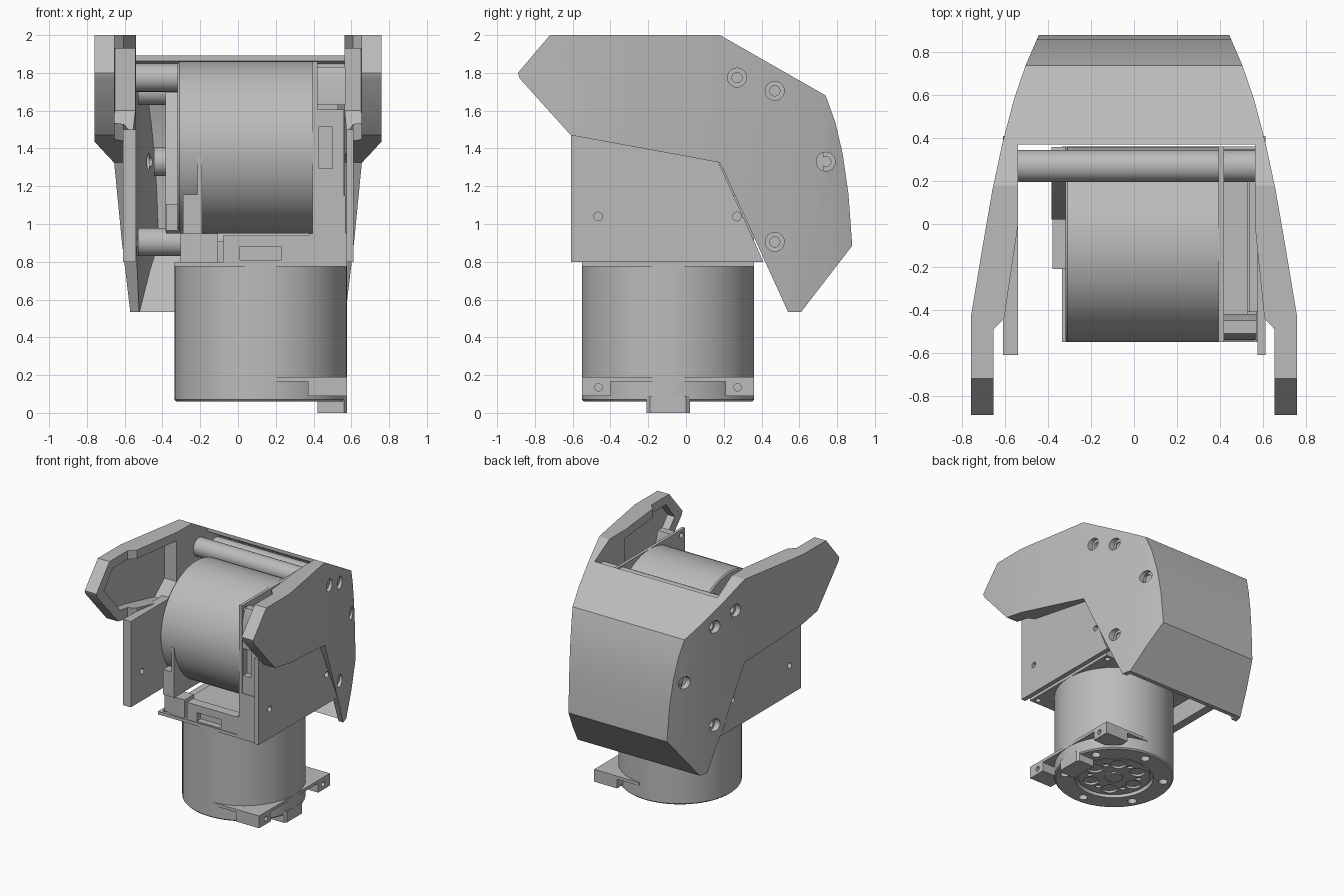
import bpy, bmesh, math
from mathutils import Matrix, Vector

if "Cube" in bpy.data.objects:
    bpy.data.objects.remove(bpy.data.objects["Cube"])

grey = bpy.data.materials.new("mid grey")
grey.use_nodes = True
GREY = (0.5, 0.5, 0.5, 1)
grey.diffuse_color = GREY
next(n for n in grey.node_tree.nodes if n.type == 'BSDF_PRINCIPLED').inputs["Base Color"].default_value = GREY
made = []


def finish(name, bm, matrix=Matrix()):
    bmesh.ops.recalc_face_normals(bm, faces=bm.faces)
    bm.transform(matrix)
    mesh = bpy.data.meshes.new(name)
    bm.to_mesh(mesh)
    bm.free()
    mesh.materials.append(grey)
    ob = bpy.data.objects.new(name, mesh)
    bpy.context.collection.objects.link(ob)
    made.append(ob)
    return ob


def prism(name, pts, axis, lo, hi, matrix=Matrix()):
    """Extrude a (y, z) outline along x, or an (x, y) outline along z."""
    bm = bmesh.new()
    place = (lambda p, t: (t, *p)) if axis == 'x' else (lambda p, t: (*p, t))
    a = [bm.verts.new(place(p, lo)) for p in pts]
    b = [bm.verts.new(place(p, hi)) for p in pts]
    bm.faces.new(a)
    bm.faces.new(b[::-1])
    for i in range(len(pts)):
        j = (i + 1) % len(pts)
        bm.faces.new((a[i], a[j], b[j], b[i]))
    return finish(name, bm, matrix)


def box(name, x, y, z, matrix=Matrix()):
    return prism(name, [(x[0], y[0]), (x[1], y[0]), (x[1], y[1]), (x[0], y[1])], 'z', *z, matrix)


def cyl(name, centre, r, lo, hi, matrix=Matrix(), r2=None, seg=64):
    bm = bmesh.new()
    move = Matrix.Translation((*centre, (lo + hi) / 2))
    bmesh.ops.create_cone(bm, cap_ends=True, segments=seg, radius1=r,
                          radius2=r if r2 is None else r2, depth=hi - lo, matrix=move)
    return finish(name, bm, matrix)


def xrod(name, y, z, r, lo, hi, seg=32):
    turn = Matrix.Translation((0, y, z)) @ Matrix.Rotation(math.pi / 2, 4, 'Y')
    return cyl(name, (0, 0), r, lo, hi, turn, seg=seg)


def combine(ob, others, op='DIFFERENCE'):
    for other in others:
        mod = ob.modifiers.new("cut", 'BOOLEAN')
        mod.operation, mod.object, mod.solver = op, other, 'EXACT'
    deps = bpy.context.evaluated_depsgraph_get()
    deps.update()
    mesh = bpy.data.meshes.new_from_object(ob.evaluated_get(deps))
    ob.modifiers.clear()
    ob.data = mesh
    for other in others:
        made.remove(other)
        bpy.data.objects.remove(other)
    return ob


def block(name, side, top):
    """Solid whose side and top outlines are given."""
    return combine(prism(name, side, 'x', -1, 1), [prism("plan", top, 'z', 0, 4)], 'INTERSECT')


def both(half):
    return half + [(-x, y) for x, y in reversed(half)]


# Outer cover: side outline crossed with plan outline
plan = [(.76, -.9), (.76, -.43), (.71, -.13), (.66, .16), (.615, .37),
        (.56, .58), (.505, .74), (.44, .89)]
side = [(-.89, 1.8), (-.72, 2), (.18, 2), (.74, 1.68), (.79, 1.54), (.83, 1.37), (.86, 1.16),
        (.88, .885), (.61, .535), (.54, .535), (.18, 1.325), (-.61, 1.47), (-.88, 1.77)]
shell = block("outer_cover", side, both(plan))

# Hollow of the cover, open at the front and below
hollow_side = [(-1.2, 2.5), (.37, 2.5), (.37, 1.862), (.71, 1.66), (.755, 1.53), (.795, 1.36),
               (.825, 1.16), (.845, .9), (.55, .5), (-1.2, .5)]
hollow_plan = [(.655, -1.2), (.655, -.49), (.608, -.44), (.565, -.02), (.565, .37),
               (.52, .58), (.465, .74), (.41, .87)]
hollow_plan += [(-.41, .87), (-.465, .74), (-.52, .58), (-.54, .37), (-.54, 0),
                (-.605, -.44), (-.655, -.49), (-.655, -1.2)]
hollow = block("hollow", hollow_side, hollow_plan)

# Pockets inside the forward ears
pocket_side = [(-.79, 1.79), (-.68, 1.93), (-.02, 1.93), (-.02, 1.6), (-.12, 1.48), (-.58, 1.55)]
pocket = block("pocket", pocket_side, both([(x - .04, y) for x, y in plan]))
combine(shell, [hollow, pocket])

# Spacer rods with counterbored screw holes: y, z, cover half width there
screws = [(.27, 1.775, .638), (.47, 1.705, .589), (.74, 1.33, .505), (.47, .905, .589)]
bores = []
for y, z, w in screws:
    xrod("spacer_rod", y, z, .075, -w + .06, w - .06)
    for s in (-1, 1):
        ends = sorted((s * (w - .035), s))
        bores.append(xrod("bore", y, z, .05, *ends))
        bores.append(xrod("bore", y, z, .027, *sorted((s * (w - .09), s))))
combine(shell, bores)

# Flat inner side plates
for name, lo, hi in (("right_plate", -.61, -.54), ("left_plate", .575, .612)):
    plate = prism(name, [(-.61, .8), (.41, .8), (.18, 1.31), (.1, 1.5), (-.61, 1.5)], 'x', lo, hi)
    combine(plate, [xrod("hole", y, 1.04, .023, lo - .1, hi + .1) for y in (-.465, .27)])


def ring(n, radius, turn=0):
    return [(radius * math.cos(turn + math.tau * i / n), radius * math.sin(turn + math.tau * i / n))
            for i in range(n)]


def motor(tag, m):
    """Actuator along local z, output face at 0, bracket toward local +x."""
    R = .456
    # Can with a recessed output face and bolt circle
    can = cyl(tag + "_can", (0, 0), R, .01, .725, m)
    cuts = [cyl("recess", (0, 0), .3, -.1, .035, m)]
    cuts += [cyl("hole", c, .035, -.1, .06, m, seg=20) for c in ring(6, .38, .5)]
    lip = cyl(tag + "_chamfer", (0, 0), R - .01, 0, .01, m, r2=R)
    combine(lip, [cyl("recess", (0, 0), .3, -.1, .1, m)]
            + [cyl("hole", c, .035, -.1, .06, m, seg=20) for c in ring(6, .38, .5)])
    combine(can, cuts)
    horn = cyl(tag + "_output_disc", (0, 0), .275, .012, .04, m)
    combine(horn, [cyl("hole", c, .06, -.1, .03, m, seg=20) for c in ring(6, .19)]
            + [cyl("hole", c, .022, -.1, .03, m, seg=16) for c in ring(6, .19, math.pi / 6)])
    cyl(tag + "_output_hub", (0, 0), .07, .002, .03, m, seg=32)

    # Half-square bracket with drilled corner tabs
    half = [(.05, -R), (R, -R), (R, R), (.05, R)]
    bracket = prism(tag + "_bracket", half, 'z', .105, .13, m)
    combine(bracket, [cyl("clear", (0, 0), .44, 0, .3, m)])
    for s in (-1, 1):
        tab = box(tag + "_tab", (.25, R), sorted((s * .305, s * R)), (.03, .108), m)
        local = m @ Matrix.Translation((0, s * .368, .075)) @ Matrix.Rotation(math.pi / 2, 4, 'Y')
        combine(tab, [cyl("hole", (0, 0), .02, .4, .5, local, seg=20),
                      cyl("clear", (0, 0), .44, 0, .3, m)])
    outline = [(.3, -.115), (.44, -.115), (R, -.095), (R, .095), (.44, .115), (.3, .115)]
    prism(tag + "_cable_plug", outline, 'z', -.06, .03, m)

    # Square rear flange, housing, corner posts and socket
    flange = box(tag + "_flange", (-R, R), (-R, R), (.715, .74), m)
    corners = [(a, b) for a in (-.385, .385) for b in (-.385, .385)]
    combine(flange, [cyl("hole", (a * 1.07, b * 1.07), .022, .6, .9, m, seg=16) for a, b in corners])
    box(tag + "_housing", (-.27, .42), (-.39, .4), (.74, .85), m)
    for a, b in corners:
        if a > 0:
            box(tag + "_corner_block", (a - .13, a + .071), (b - .071, b + .071), (.74, .89), m)
        else:
            post = [(a + .05, b - .06), (a + .16, b - .06), (a + .16, b + .06), (a + .05, b + .06),
                    (a - .04, b + .03), (a - .04, b - .03)]
            prism(tag + "_corner_post", post, 'z', .74, .89, m)
    wall = box(tag + "_socket", (-.2, .27), (-.45, -.37), (.74, .88), m)
    combine(wall, [box("slot", (-.11, .11), (-.6, -.4), (.75, .82), m)])


motor("lower_motor", Matrix.Translation((.12, -.095, .06)))
motor("upper_motor", Matrix.Translation((-.32, -.095, 1.405)) @ Matrix.Rotation(math.pi / 2, 4, 'Y'))

# Stop plate on the upper motor's output side
prism("stop_plate", [(.02, .96), (.36, .96), (.36, 1.62), (.3, 1.7), (.2, 1.7), (.02, 1.3)],
      'x', -.385, -.32)

# Smooth round parts, keep hard edges
bpy.ops.object.select_all(action='DESELECT')
for ob in made:
    ob.select_set(True)
bpy.context.view_layer.objects.active = shell
bpy.ops.object.shade_smooth_by_angle(angle=math.radians(25))
